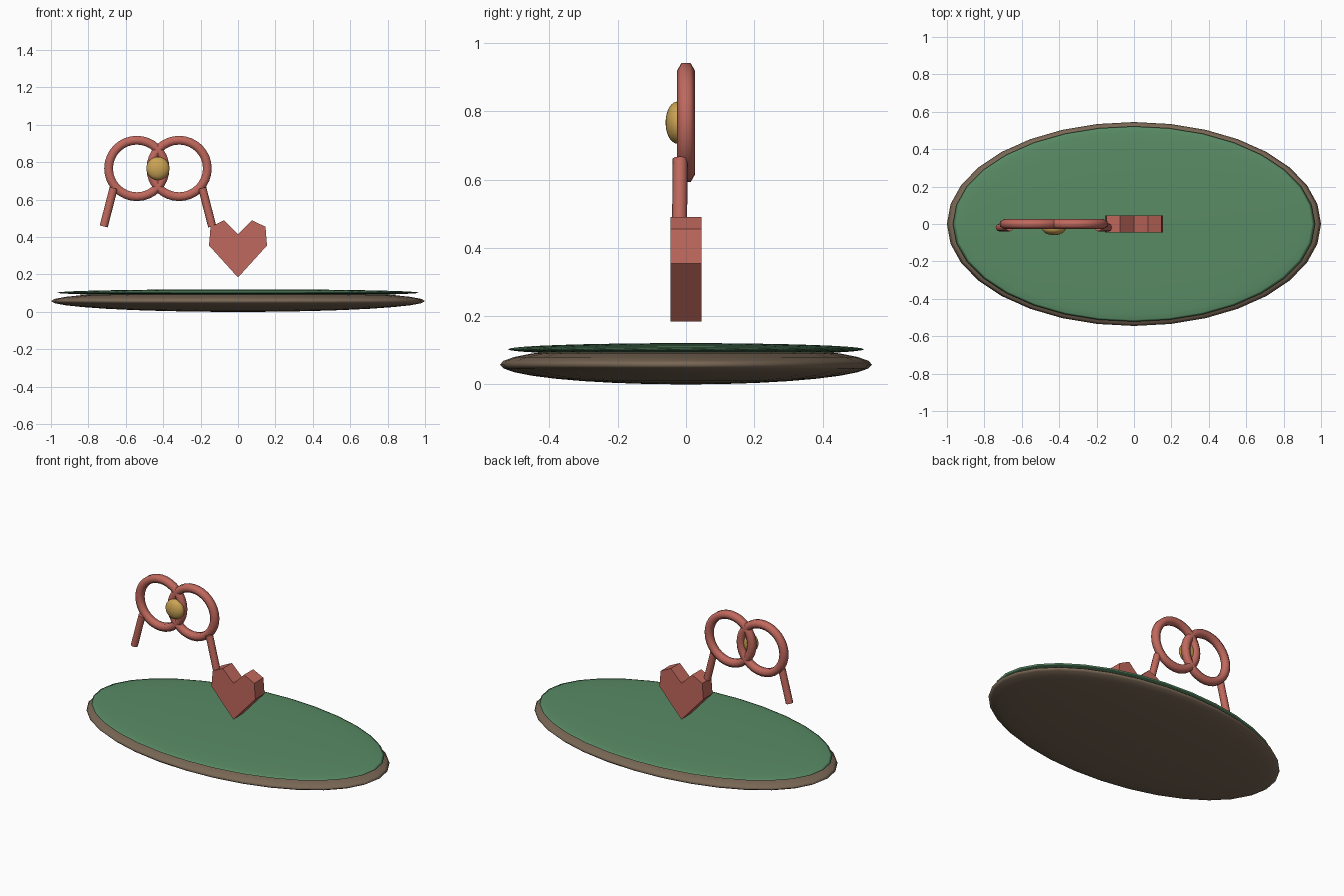
import bpy, bmesh, math
from mathutils import Vector

if "Cube" in bpy.data.objects:
    bpy.data.objects.remove(bpy.data.objects["Cube"])


def material(name, rgb):
    m = bpy.data.materials.new(name)
    m.diffuse_color = (*rgb, 1)
    m.use_nodes = True
    m.node_tree.nodes["Principled BSDF"].inputs["Base Color"].default_value = m.diffuse_color
    return m


RED = material("coral red", (0.53, 0.14, 0.11))
GREEN = material("leaf green", (0.10, 0.26, 0.13))
BROWN = material("earth brown", (0.19, 0.135, 0.09))
GOLD = material("gold", (0.60, 0.37, 0.09))


def finish(obj, name, mat, smooth=True):
    obj.name = name
    obj.data.materials.append(mat)
    for p in obj.data.polygons:
        p.use_smooth = smooth
    return obj


def from_bmesh(bm, name, mat, smooth):
    bmesh.ops.recalc_face_normals(bm, faces=bm.faces)
    mesh = bpy.data.meshes.new(name)
    bm.to_mesh(mesh)
    bm.free()
    obj = bpy.data.objects.new(name, mesh)
    bpy.context.collection.objects.link(obj)
    return finish(obj, name, mat, smooth)


def ellipsoid(name, mat, center, radii, segments=32, rings=16):
    bpy.ops.mesh.primitive_uv_sphere_add(segments=segments, ring_count=rings, location=center)
    obj = bpy.context.object
    obj.scale = radii
    bpy.ops.object.transform_apply(location=False, rotation=False, scale=True)
    return finish(obj, name, mat)


def ring(name, mat, center, major, minor, n=32, sides=6):
    # upright hoop: hexagonal section with its corners pointing forward and back
    bm = bmesh.new()
    loops = []
    for i in range(n):
        a = 2 * math.pi * i / n
        loop = []
        for j in range(sides):
            b = 2 * math.pi * j / sides
            r = major + minor * math.sin(b)
            loop.append(bm.verts.new((center[0] + r * math.cos(a),
                                      center[1] + minor * math.cos(b),
                                      center[2] + r * math.sin(a))))
        loops.append(loop)
    for i in range(n):
        p, q = loops[i], loops[(i + 1) % n]
        for j in range(sides):
            k = (j + 1) % sides
            bm.faces.new((p[j], q[j], q[k], p[k]))
    return from_bmesh(bm, name, mat, True)


def rod(name, mat, a, b, radius):
    a, b = Vector(a), Vector(b)
    bpy.ops.mesh.primitive_cylinder_add(vertices=8, radius=radius, depth=(b - a).length,
                                        location=(a + b) / 2)
    obj = bpy.context.object
    obj.rotation_euler = (b - a).to_track_quat('Z', 'Y').to_euler()
    finish(obj, name, mat)
    bpy.ops.object.shade_smooth_by_angle(angle=math.radians(50))
    return obj


# ground mound and grass cap
ellipsoid("earth_base", BROWN, (0, 0, 0.058), (1.0, 0.545, 0.058))
ellipsoid("grass_cap", GREEN, (0, 0, 0.103), (0.968, 0.522, 0.018))

# faceted heart, extruded front to back
half = [(0.155, 0.355), (0.147, 0.455), (0.075, 0.49)]
outline = [(0, 0.184)] + half + [(0, 0.416)] + [(-x, z) for x, z in reversed(half)]
bm = bmesh.new()
front = [bm.verts.new((x, -0.046, z)) for x, z in outline]
back = [bm.verts.new((x, 0.046, z)) for x, z in outline]
bm.faces.new(front)
bm.faces.new(back[::-1])
for i in range(len(outline)):
    k = (i + 1) % len(outline)
    bm.faces.new((front[i], back[i], back[k], front[k]))
from_bmesh(bm, "heart", RED, False)

# bow: two overlapping loops, two hanging tails and a round knot
BOW_X, BOW_Z = -0.428, 0.767
for side, label in ((-1, "left"), (1, "right")):
    ring(f"bow_loop_{label}", RED, (BOW_X + side * 0.113, 0, BOW_Z), 0.151, 0.027)
    rod(f"bow_tail_{label}", RED, (BOW_X + side * 0.237, -0.017, 0.662),
        (BOW_X + side * 0.29, -0.019, 0.457), 0.022)
ellipsoid("bow_knot", GOLD, (BOW_X, -0.025, BOW_Z), (0.062, 0.035, 0.062), 24, 12)
